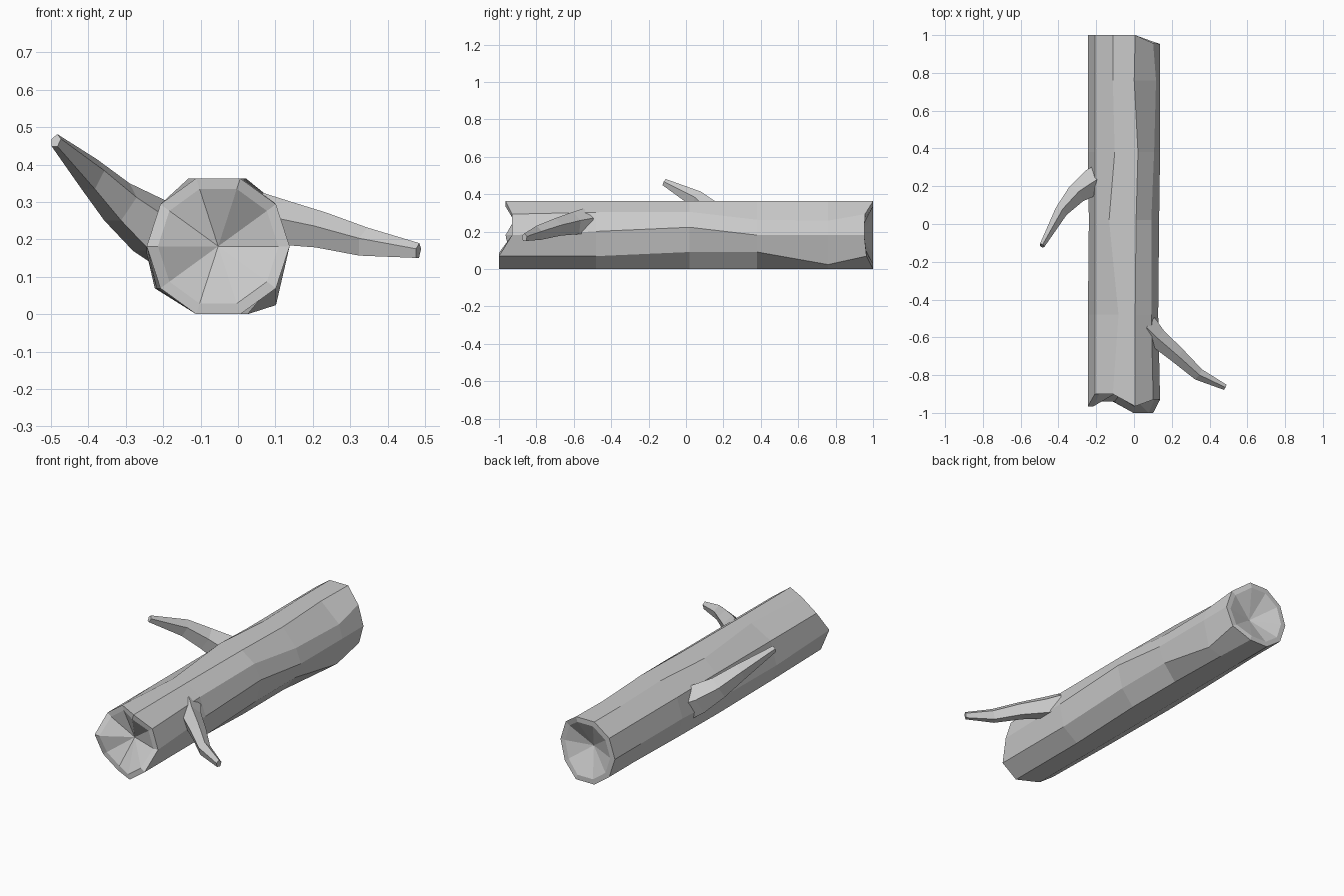
import bpy, bmesh, math
from mathutils import Vector

if "Cube" in bpy.data.objects:
    bpy.data.objects.remove(bpy.data.objects["Cube"])

N = 10
CX, CZ, R = -0.053, 0.1815, 0.191


def finish(bm, name):
    bmesh.ops.recalc_face_normals(bm, faces=bm.faces)
    me = bpy.data.meshes.new(name)
    bm.to_mesh(me)
    bm.free()
    ob = bpy.data.objects.new(name, me)
    bpy.context.collection.objects.link(ob)
    return ob


def bridge(bm, a, b):
    n = len(a)
    for i in range(n):
        bm.faces.new((a[i], a[(i + 1) % n], b[(i + 1) % n], b[i]))


def ring(bm, ys, r, moves=None):
    # vertex 0 points to +x, then counter-clockwise towards the top
    out = []
    for i in range(N):
        a = math.tau * i / N
        dx, dz = (moves or {}).get(i, (0, 0))
        y = ys[i] if isinstance(ys, list) else ys
        x = CX + r * math.cos(a) + dx
        z = CZ + r * math.sin(a) + dz
        out.append(bm.verts.new((x, y, min(max(z, 0), 0.363))))
    return out


# trunk: ten-sided, broken ends, edges wandering along its length
front = [-.93, -.93, -.965, -.9, -.9, -.965, -.94, -.94, -1, -1]
back = [.953, .957, 1, 1, 1, 1, 1, 1, 1, .965]
bm = bmesh.new()
rings = [
    ring(bm, front, R),
    ring(bm, -0.48, R, {0: (-.01, .02), 1: (-.01, .01), 3: (.03, 0), 5: (0, -.02), 6: (-.01, 0)}),
    ring(bm, 0.02, R, {0: (-.005, .042), 1: (-.01, .012), 2: (.005, 0), 3: (-.02, 0),
                       5: (.005, -.02), 6: (-.015, 0), 8: (.02, 0), 9: (0, .022)}),
    ring(bm, 0.38, R, {1: (.005, -.03), 2: (.015, 0), 3: (.01, 0), 6: (-.01, 0),
                       8: (.02, 0), 9: (0, .022)}),
    ring(bm, 0.76, R, {1: (.015, -.035), 2: (-.005, 0), 8: (.01, 0), 9: (0, -.045)}),
    ring(bm, back, R),
]
for a, b in zip(rings, rings[1:]):
    bridge(bm, a, b)
# recessed end grain: rim then shallow cone
for outer, ys, tip in ((rings[0], front, -0.87), (rings[-1], back, 0.92)):
    inner = ring(bm, ys, 0.161)
    bridge(bm, outer, inner)
    c = bm.verts.new((CX, tip, CZ))
    for i in range(N):
        bm.faces.new((inner[i], inner[(i + 1) % N], c))
finish(bm, "trunk")


# branches: five-sided tapering tubes; rows are centre, half width, half height
def branch(name, rows):
    bm = bmesh.new()
    pts = [Vector(r[0]) for r in rows]
    last = None
    for k, (_, w, h) in enumerate(rows):
        t = (pts[min(k + 1, len(pts) - 1)] - pts[max(k - 1, 0)]).normalized()
        side = t.cross(Vector((0, 0, 1))).normalized()
        up = side.cross(t)
        cur = []
        for i in range(5):
            a = math.tau * i / 5 + math.pi / 2
            cur.append(bm.verts.new(pts[k] + side * w * math.cos(a) + up * h * math.sin(a)))
        if last:
            bridge(bm, last, cur)
        else:
            bm.faces.new(cur)
        last = cur
    bm.faces.new(last)
    finish(bm, name)


branch("left_branch", [
    ((-.15, .25, .19), .09, .10),
    ((-.23, .215, .23), .075, .085),
    ((-.315, .15, .295), .055, .065),
    ((-.39, .06, .37), .036, .05),
    ((-.487, -.115, .463), .015, .02)])
branch("right_branch", [
    ((.06, -.54, .25), .07, .075),
    ((.12, -.60, .24), .055, .066),
    ((.23, -.695, .22), .045, .052),
    ((.34, -.795, .19), .034, .042),
    ((.482, -.864, .168), .016, .022)])
